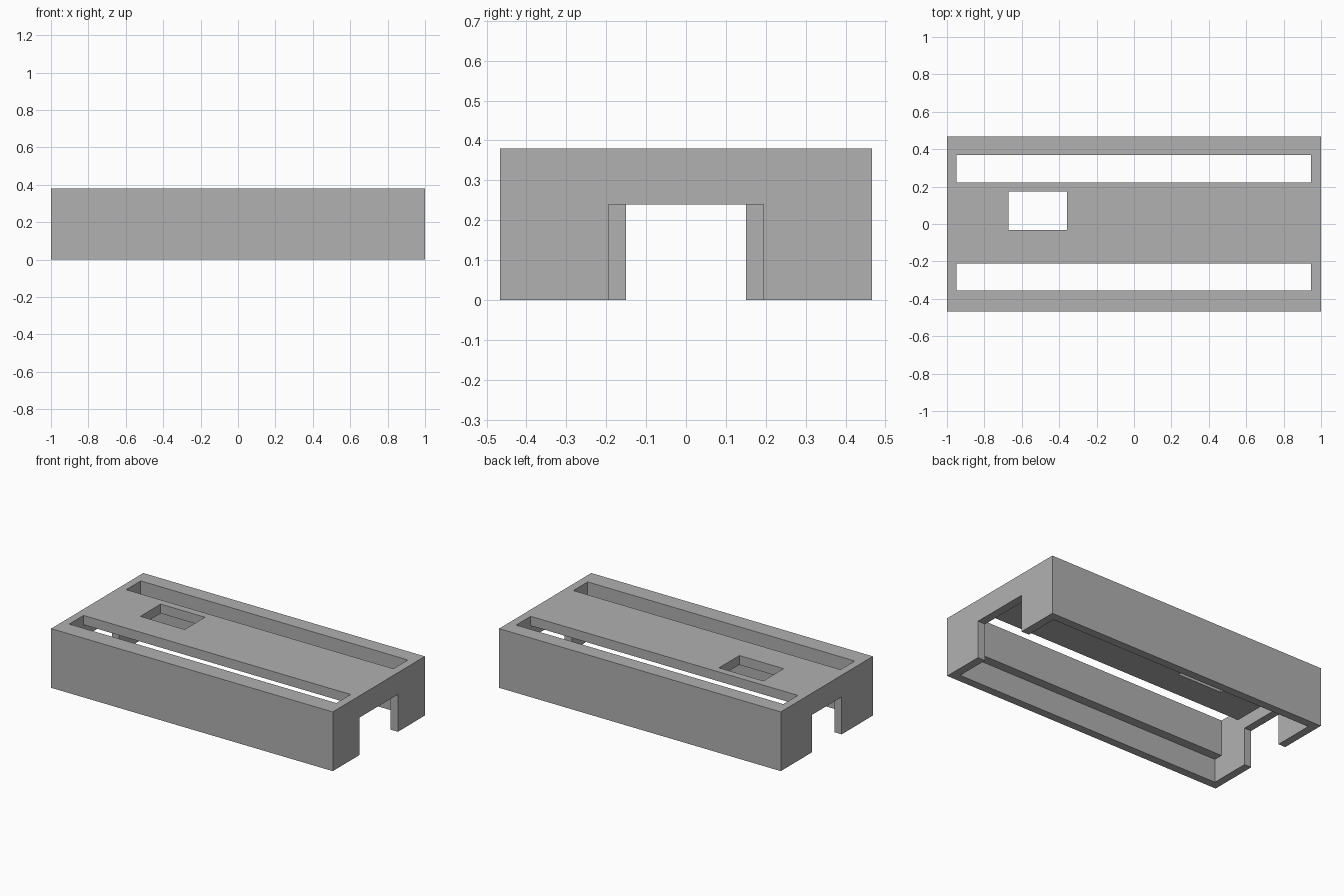
import bpy
import bmesh

default = bpy.data.objects.get("Cube")
if default:
    bpy.data.objects.remove(default, do_unlink=True)

# Single plain grey
grey = bpy.data.materials.new("plain_grey")
grey.use_nodes = True
colour = (0.44, 0.44, 0.44, 1)
grey.diffuse_color = colour
bsdf = next(n for n in grey.node_tree.nodes if n.type == "BSDF_PRINCIPLED")
bsdf.inputs["Base Color"].default_value = colour


def prism(name, profile, x0, x1):
    """Extrude a (y, z) outline along x."""
    bm = bmesh.new()
    face = bm.faces.new([bm.verts.new((x0, y, z)) for y, z in profile])
    grown = bmesh.ops.extrude_face_region(bm, geom=[face])["geom"]
    verts = [v for v in grown if isinstance(v, bmesh.types.BMVert)]
    bmesh.ops.translate(bm, verts=verts, vec=(x1 - x0, 0, 0))
    bmesh.ops.recalc_face_normals(bm, faces=bm.faces)
    mesh = bpy.data.meshes.new(name)
    bm.to_mesh(mesh)
    bm.free()
    mesh.materials.append(grey)
    obj = bpy.data.objects.new(name, mesh)
    bpy.context.collection.objects.link(obj)
    return obj


def box(name, x0, x1, y0, y1, z0, z1):
    return prism(name, [(y0, z0), (y1, z0), (y1, z1), (y0, z1)], x0, x1)


def cut(target, cutter):
    """Subtract the cutter for good and remove it."""
    cutter.hide_render = True
    mod = target.modifiers.new(cutter.name, "BOOLEAN")
    mod.operation = "DIFFERENCE"
    mod.solver = "EXACT"
    mod.object = cutter
    bpy.context.view_layer.objects.active = target
    bpy.ops.object.modifier_apply(modifier=mod.name)
    bpy.data.objects.remove(cutter, do_unlink=True)


HEIGHT, DECK, LEDGE, ARCH = 0.38, 0.32, 0.15, 0.24
LEFT, RIGHT = -0.95, 0.947
FRONT, BACK, WALL = -0.355, 0.37, 0.414
BELOW, ABOVE = -0.1, 0.5

housing = box("housing", -1, 1, -0.467, 0.467, 0, HEIGHT)

# Stepped cavity, open at the bottom, leaving a ledge along each side wall
cavity = [(-WALL, BELOW), (WALL, BELOW), (WALL, LEDGE), (BACK, LEDGE),
          (BACK, DECK), (FRONT, DECK), (FRONT, LEDGE), (-WALL, LEDGE)]
cut(housing, prism("cavity", cavity, LEFT, RIGHT))

# Long slots beside the deck
for name, y0, y1 in (("front_slot", FRONT, -0.21), ("back_slot", 0.223, BACK)):
    cut(housing, box(name, LEFT, RIGHT, y0, y1, 0.3, ABOVE))

# Rectangular window in the deck
cut(housing, box("deck_window", -0.672, -0.357, -0.031, 0.175, 0.3, ABOVE))

# End openings, the left one wider
cut(housing, box("left_opening", 0.9, 1.1, -0.194, 0.194, BELOW, ARCH))
cut(housing, box("right_opening", -1.1, -0.9, -0.151, 0.151, BELOW, ARCH))
